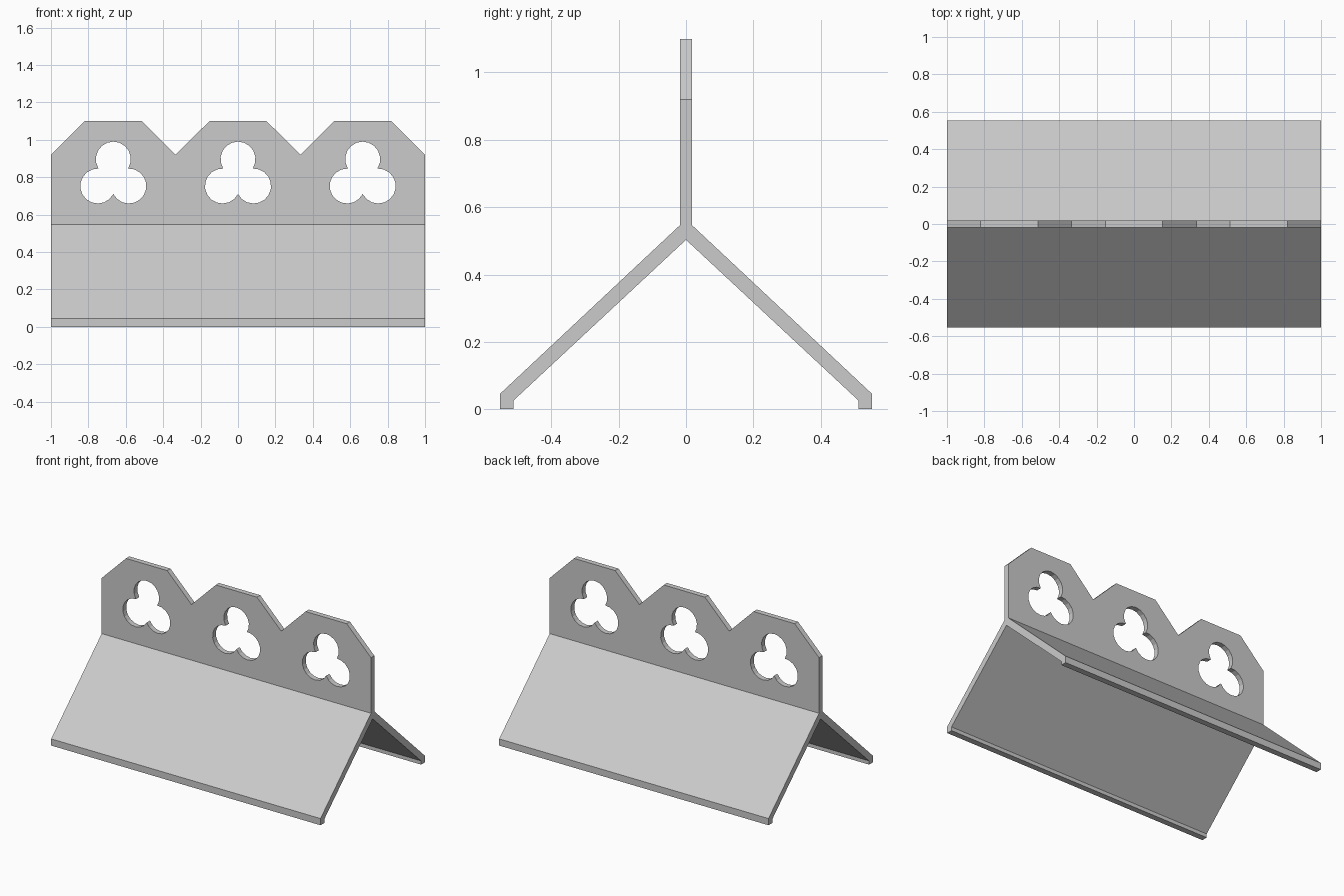
import bpy
from math import sin, cos, pi, radians
from mathutils import Matrix

if "Cube" in bpy.data.objects:
    bpy.data.objects.remove(bpy.data.objects["Cube"])

T = 0.0175      # half thickness of the crest
BAY = 2 / 3     # width of one crest bay


def extruded(name, loops, half_depth, matrix):
    """Fill closed 2D loops (inner ones become holes), extrude, convert to mesh."""
    cu = bpy.data.curves.new(name, 'CURVE')
    cu.dimensions = '2D'
    cu.fill_mode = 'BOTH'
    cu.extrude = half_depth
    for pts in loops:
        sp = cu.splines.new('POLY')
        sp.points.add(len(pts) - 1)
        for p, (u, v) in zip(sp.points, pts):
            p.co = (u, v, 0, 1)
        sp.use_cyclic_u = True
        sp.use_smooth = False
    ob = bpy.data.objects.new(name, cu)
    bpy.context.collection.objects.link(ob)
    bpy.ops.object.select_all(action='DESELECT')
    ob.select_set(True)
    bpy.context.view_layer.objects.active = ob
    bpy.ops.object.convert(target='MESH')
    ob = bpy.context.object
    ob.data.transform(matrix)
    return ob


def trefoil(cx, cz, ring=0.096, r=0.0935, sweep=radians(122.6), n=12):
    """Outline of three overlapping round lobes."""
    pts = []
    for k in range(3):
        d = pi / 2 + k * 2 * pi / 3
        for i in range(n):
            a = d - sweep + 2 * sweep * i / n
            pts.append((cx + ring * cos(d) + r * cos(a),
                        cz + ring * sin(d) + r * sin(a)))
    return pts


# Ridge cap: folded roof section run along x
half = [(T, 0.547), (0.553, 0.045), (0.553, 0), (0.513, 0), (0.513, 0.025)]
section = half + [(0, 0.503)] + [(-y, z) for y, z in reversed(half)]
yz_to_world = Matrix(((0, 0, 1, 0), (1, 0, 0, 0), (0, 1, 0, 0), (0, 0, 0, 1)))
extruded("ridge_cap", [section], 1.0, yz_to_world)

# Crest: upright plate with three chamfered bays, each pierced by a trefoil
centres = [-BAY, 0, BAY]
outline = [(1, 0.547), (-1, 0.547), (-1, 0.92)]
for c in centres:
    outline += [(c - 0.153, 1.1), (c + 0.153, 1.1), (c + BAY / 2, 0.92)]
extruded("pierced_crest", [outline] + [trefoil(c, 0.801) for c in centres],
         T, Matrix.Rotation(pi / 2, 4, 'X'))
